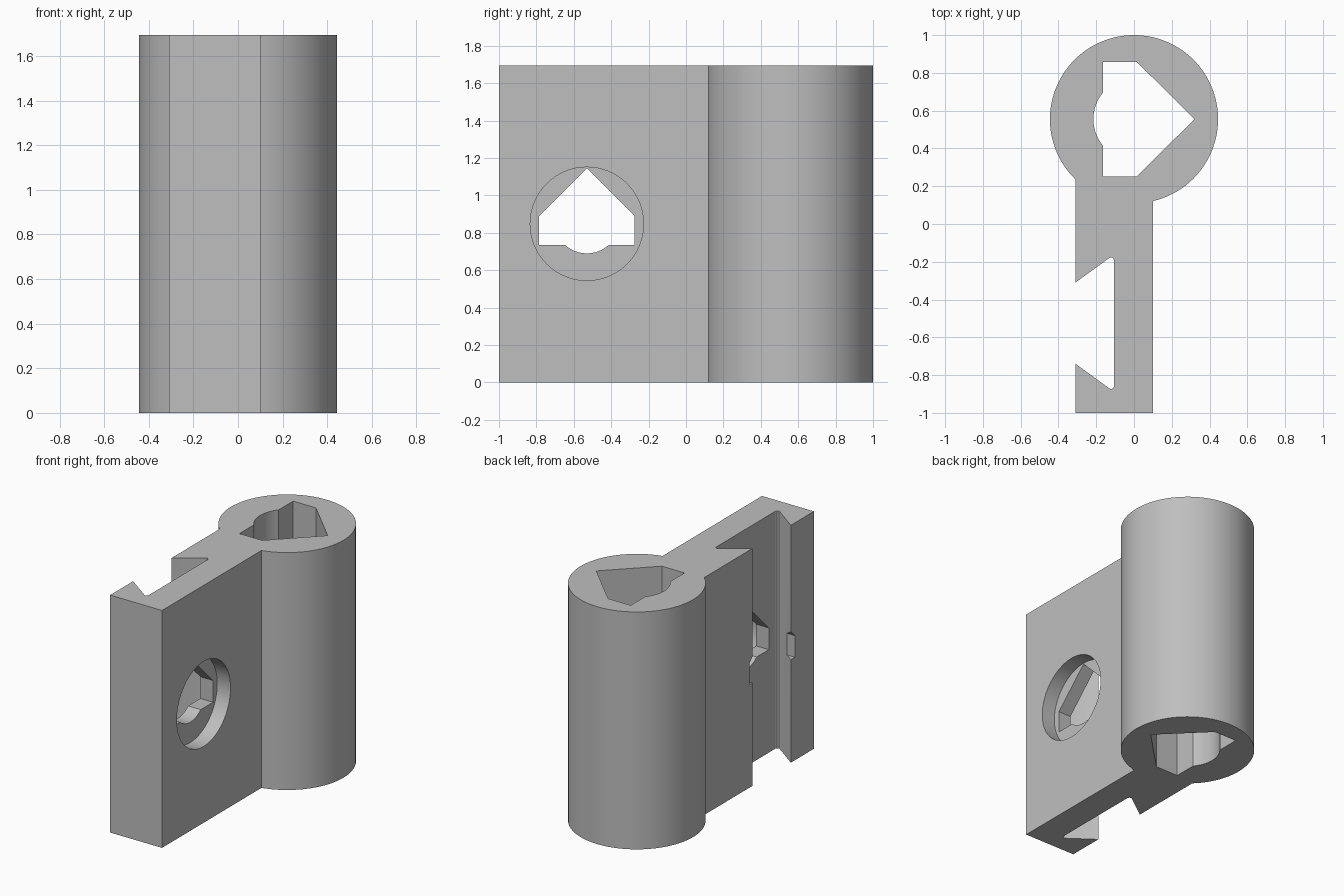
import bpy
import bmesh
from math import acos, cos, sin, pi, radians
from mathutils import Vector

old = bpy.data.objects.get("Cube")
if old:
    bpy.data.objects.remove(old, do_unlink=True)

HEIGHT = 1.695
BARREL_Y, BARREL_R = 0.555, 0.445
PLATE_LEFT, PLATE_RIGHT = 0.10, -0.31
HOLE_Y, HOLE_Z = -0.53, 0.848

grey = bpy.data.materials.new("plain grey")
grey.use_nodes = True
colour = (0.52, 0.52, 0.52, 1)
grey.diffuse_color = colour
grey.node_tree.nodes["Principled BSDF"].inputs["Base Color"].default_value = colour


def arc(cx, cy, r, start, end, steps):
    """Points along an arc, angles in radians."""
    angles = [start + (end - start) * i / steps for i in range(steps + 1)]
    return [(cx + r * cos(a), cy + r * sin(a)) for a in angles]


def prism(name, profile, place, direction):
    """Extrude a closed 2D profile; place maps a point into 3D."""
    bm = bmesh.new()
    face = bm.faces.new([bm.verts.new(place(u, v)) for u, v in profile])
    new = bmesh.ops.extrude_face_region(bm, geom=[face])["geom"]
    bmesh.ops.translate(bm, vec=Vector(direction),
                        verts=[e for e in new if isinstance(e, bmesh.types.BMVert)])
    bmesh.ops.recalc_face_normals(bm, faces=bm.faces)
    mesh = bpy.data.meshes.new(name)
    bm.to_mesh(mesh)
    bm.free()
    mesh.materials.append(grey)
    obj = bpy.data.objects.new(name, mesh)
    bpy.context.collection.objects.link(obj)
    return obj


def socket(half_width, floor, shoulder, tip, r, sagitta):
    """House-shaped socket outline with a round bulge in its floor."""
    centre = floor - sagitta + r
    half = acos((centre - floor) / r)
    bulge = arc(0, centre, r, -pi / 2 - half, -pi / 2 + half, 16)
    return ([(-half_width, floor)] + bulge +
            [(half_width, floor), (half_width, shoulder),
             (0, tip), (-half_width, shoulder)])


# Bracket outline: barrel arc, then neck and dovetail slot
slot_y = -0.525
half_slot = [(PLATE_RIGHT, 0.215), (-0.131, 0.345), (-0.121, 0.349),
             (-0.111, 0.345), (-0.105, 0.334)]
slot = ([(x, slot_y + d) for x, d in half_slot] +
        [(x, slot_y - d) for x, d in reversed(half_slot)])
barrel = arc(0, BARREL_Y, BARREL_R, -acos(PLATE_LEFT / BARREL_R),
             2 * pi - acos(PLATE_RIGHT / BARREL_R), 96)
outline = barrel + slot + [(PLATE_RIGHT, -1), (PLATE_LEFT, -1)]
bracket = prism("hinge_bracket", outline, lambda u, v: (u, v, 0), (0, 0, HEIGHT))

# Openings: barrel socket, plate socket and round recess
cutters = [
    prism("barrel_socket_cutter", socket(0.303, -0.165, 0.015, 0.32, 0.22, 0.05),
          lambda u, v: (v, BARREL_Y + u, -0.1), (0, 0, HEIGHT + 0.2)),
    prism("plate_socket_cutter", socket(0.255, -0.113, 0.042, 0.297, 0.175, 0.045),
          lambda u, v: (-0.5, HOLE_Y + u, HOLE_Z + v), (0.7, 0, 0)),
    prism("recess_cutter", arc(0, 0, 0.303, 0, 2 * pi, 64)[:-1],
          lambda u, v: (-0.005, HOLE_Y + u, HOLE_Z + v), (0.3, 0, 0)),
]
bpy.context.view_layer.objects.active = bracket
for cutter in cutters:
    cutter.hide_render = True
    mod = bracket.modifiers.new(cutter.name, "BOOLEAN")
    mod.operation = "DIFFERENCE"
    mod.solver = "EXACT"
    mod.object = cutter
    bpy.ops.object.modifier_apply(modifier=mod.name)
for cutter in cutters:
    bpy.data.objects.remove(cutter, do_unlink=True)

# Smooth round walls, crisp edges elsewhere
bpy.ops.object.select_all(action="DESELECT")
bracket.select_set(True)
bpy.ops.object.shade_smooth_by_angle(angle=radians(25))
